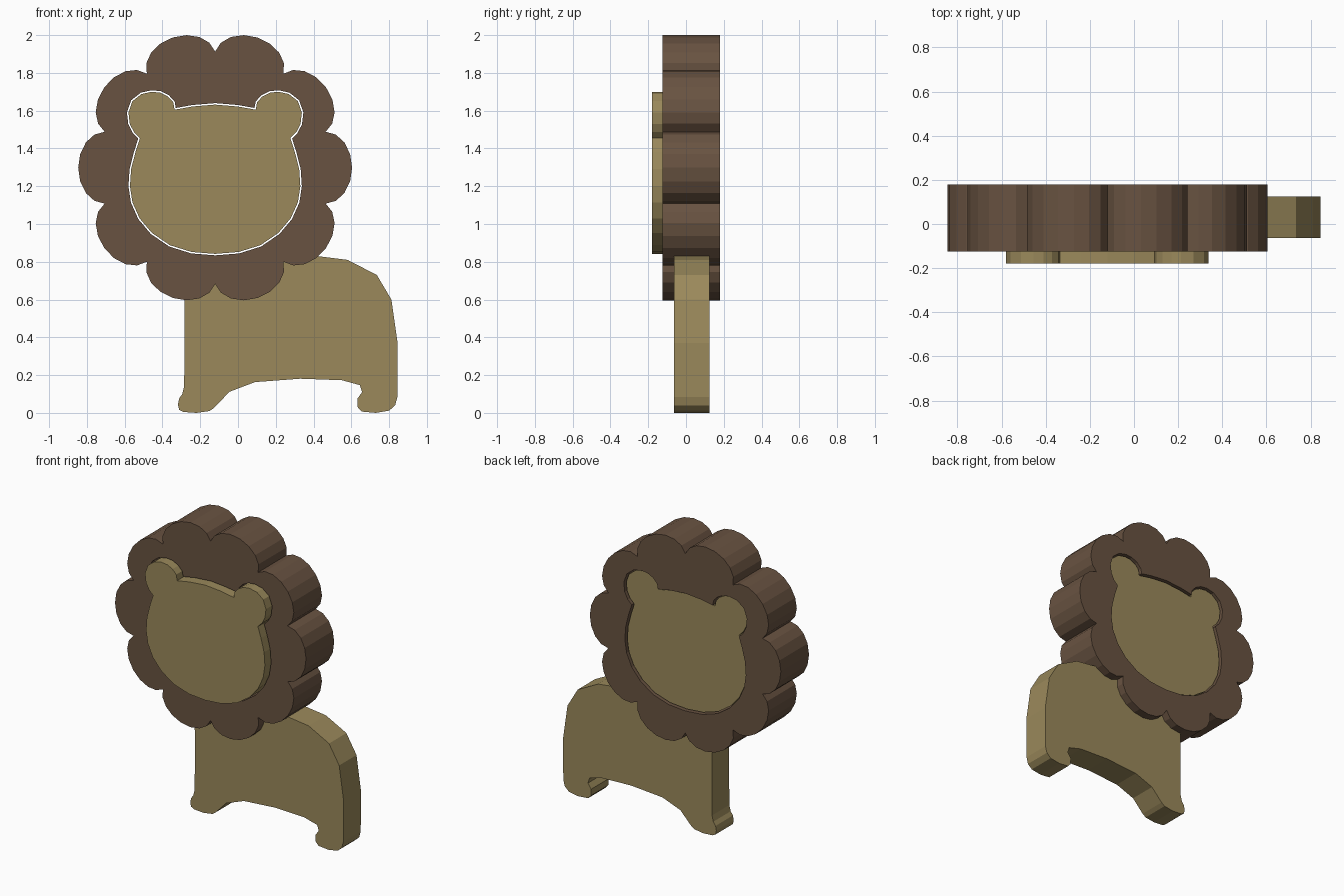
import bpy
from math import sin, cos, pi, radians
from mathutils import Vector

if "Cube" in bpy.data.objects:
    bpy.data.objects.remove(bpy.data.objects["Cube"])

CX, CZ = -0.121, 1.298          # centre of the round mane


def material(name, rgb):
    m = bpy.data.materials.new(name)
    m.diffuse_color = (*rgb, 1)
    m.use_nodes = True
    m.node_tree.nodes["Principled BSDF"].inputs["Base Color"].default_value = m.diffuse_color
    return m


def slab(name, loops, y0, y1, mat):
    """Extrude closed x-z outlines (later loops are holes) from y0 to y1."""
    cu = bpy.data.curves.new(name, 'CURVE')
    cu.dimensions = '2D'
    cu.fill_mode = 'BOTH'
    cu.extrude = (y1 - y0) / 2
    for pts in loops:
        s = cu.splines.new('POLY')
        s.points.add(len(pts) - 1)
        for p, (x, z) in zip(s.points, pts):
            p.co = (x, z, 0, 1)
        s.use_cyclic_u = True
        s.use_smooth = False
    ob = bpy.data.objects.new(name, cu)
    ob.rotation_euler = (radians(90), 0, 0)
    ob.location.y = (y0 + y1) / 2
    bpy.context.collection.objects.link(ob)
    cu.materials.append(mat)
    bpy.ops.object.select_all(action='DESELECT')
    ob.select_set(True)
    bpy.context.view_layer.objects.active = ob
    bpy.ops.object.convert(target='MESH')
    return ob


def offset(pts, d):
    """Grow a clockwise outline by d."""
    out = []
    n = len(pts)
    for i in range(n):
        a, b, c = (Vector(pts[j % n]) for j in (i - 1, i, i + 1))
        n1, n2 = (b - a).normalized(), (c - b).normalized()
        n1, n2 = Vector((-n1.y, n1.x)), Vector((-n2.y, n2.x))
        out.append(tuple(b + (n1 + n2) * d / max(1 + n1.dot(n2), 0.5)))
    return out


brown = material("dark_wood", (0.14, 0.086, 0.053))
tan = material("light_wood", (0.325, 0.25, 0.105))

# Face outline: right half, clockwise from top centre, then mirrored
half = [(0, 1.632), (0.12, 1.622), (0.215, 1.605), (0.222, 1.645), (0.25, 1.675),
        (0.29, 1.695), (0.335, 1.70), (0.39, 1.688), (0.438, 1.65), (0.459, 1.59),
        (0.452, 1.53), (0.43, 1.487), (0.398, 1.455), (0.422, 1.38), (0.445, 1.29),
        (0.451, 1.2), (0.438, 1.115), (0.40, 1.03), (0.335, 0.953), (0.24, 0.888),
        (0.125, 0.852), (0, 0.842)]
face = [(CX + x, z) for x, z in half] + [(CX - x, z) for x, z in half[-2:0:-1]]
slab("face", [face], -0.18, 0.165, tan)

# Mane: ten half-ellipse lobes around a face-shaped hole
BASE, RISE, WIDE, SEG = 0.585, 0.14, 0.19, 8
mane = []
for k in range(10):
    a = k * pi / 5
    for i in range(SEG):
        t = -pi / 2 + pi * i / SEG
        u, v = BASE + RISE * cos(t), WIDE * sin(t)
        mane.append((CX + u * cos(a) - v * sin(a), CZ + u * sin(a) + v * cos(a)))
slab("mane", [mane, offset(face, 0.008)], -0.125, 0.18, brown)

# Body with two feet, its neck edge tucked into the mane
body = [(-0.285, 0.66), (-0.283, 0.4), (-0.285, 0.14), (-0.295, 0.10), (-0.312, 0.075),
        (-0.318, 0.045), (-0.312, 0.017), (-0.29, 0.005), (-0.22, 0.0), (-0.15, 0.01),
        (-0.125, 0.028), (-0.045, 0.112), (0.09, 0.163), (0.33, 0.181), (0.55, 0.173),
        (0.645, 0.147), (0.657, 0.11), (0.632, 0.075), (0.634, 0.03), (0.655, 0.007),
        (0.73, 0.0), (0.80, 0.012), (0.832, 0.04), (0.844, 0.085), (0.845, 0.37),
        (0.812, 0.60), (0.735, 0.73), (0.58, 0.81), (0.42, 0.83), (0.34, 0.833),
        (0.20, 0.82), (-0.12, 0.74)]
slab("body", [body], -0.063, 0.125, tan)
